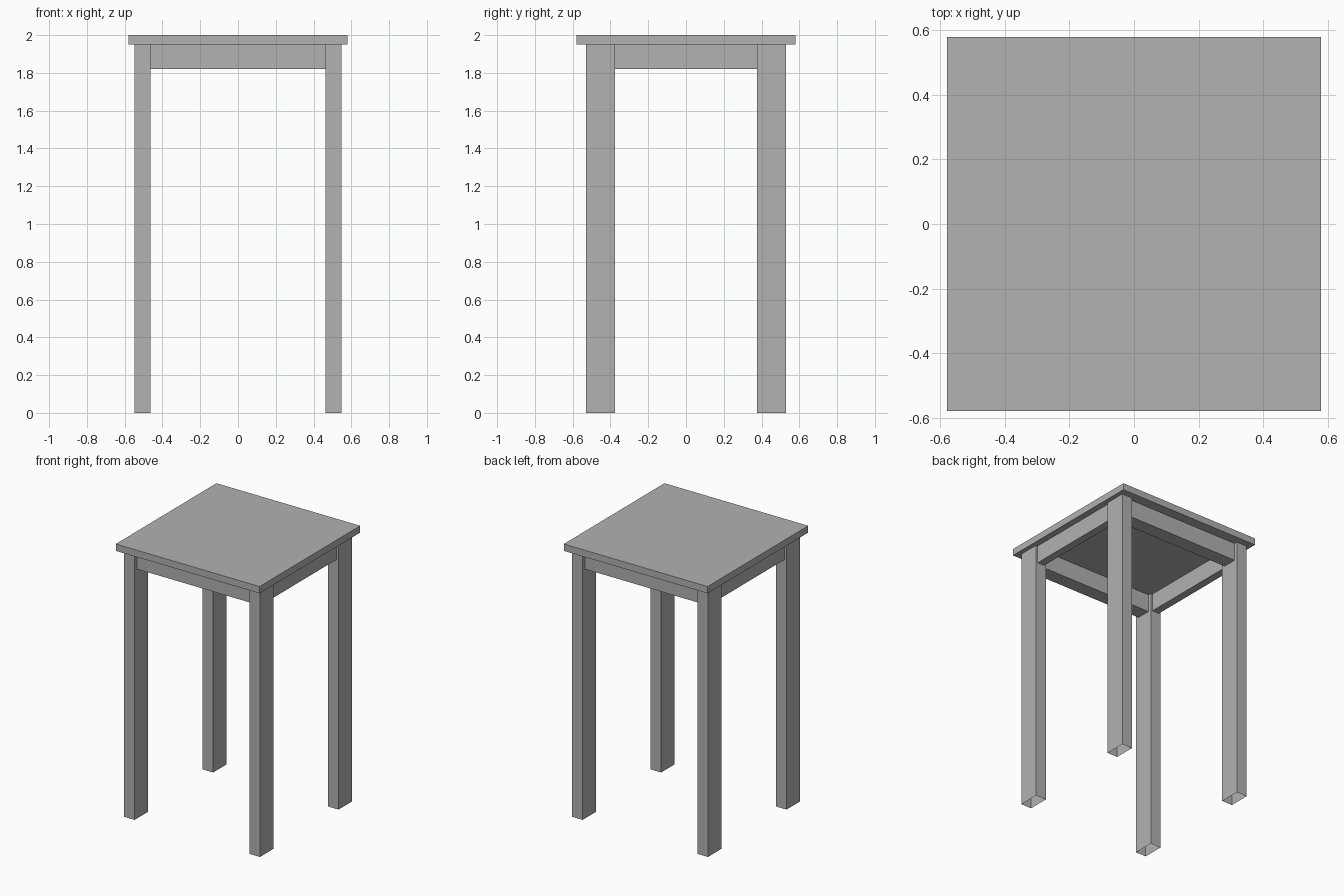
import bpy
import bmesh
from mathutils import Vector

cube = bpy.data.objects.get("Cube")
if cube:
    bpy.data.objects.remove(cube, do_unlink=True)

grey = bpy.data.materials.new("plain_grey")
grey.use_nodes = True
colour = (0.445, 0.445, 0.445, 1)
grey.diffuse_color = colour
grey.node_tree.nodes["Principled BSDF"].inputs["Base Color"].default_value = colour


def box(name, low, high, open_bottom=False):
    """Flat-sided box between two corners, optionally without its underside."""
    low, high = Vector(low), Vector(high)
    bm = bmesh.new()
    bmesh.ops.create_cube(bm, size=1)
    for v in bm.verts:
        v.co = (low + high) / 2 + v.co * (high - low)
    if open_bottom:
        bm.normal_update()
        under = [f for f in bm.faces if f.normal.z < -0.5]
        bmesh.ops.delete(bm, geom=under, context='FACES_ONLY')
    mesh = bpy.data.meshes.new(name)
    bm.to_mesh(mesh)
    bm.free()
    mesh.materials.append(grey)
    obj = bpy.data.objects.new(name, mesh)
    bpy.context.collection.objects.link(obj)
    return obj


HALF_TOP, TOP_Z, UNDER_Z, RAIL_Z = 0.58, 2.0, 1.95, 1.82
LEG_X = (0.463, 0.548)
LEG_Y = (0.375, 0.53)
RAIL_X = (0.477, 0.534)
RAIL_Y = (0.40, 0.505)

# Square top
box("table_top", (-HALF_TOP, -HALF_TOP, UNDER_Z), (HALF_TOP, HALF_TOP, TOP_Z))


def span(sign, limits):
    return sorted(sign * value for value in limits)


# Hollow legs, open at the foot
for side, sx in (("left", 1), ("right", -1)):
    for end, sy in (("front", -1), ("back", 1)):
        x, y = span(sx, LEG_X), span(sy, LEG_Y)
        box(f"{end}_{side}_leg", (x[0], y[0], 0), (x[1], y[1], UNDER_Z), open_bottom=True)

# Rails under the top, set in from the leg faces
for end, sy in (("front", -1), ("back", 1)):
    y = span(sy, RAIL_Y)
    box(f"{end}_rail", (-LEG_X[0], y[0], RAIL_Z), (LEG_X[0], y[1], UNDER_Z))
for side, sx in (("left", 1), ("right", -1)):
    x = span(sx, RAIL_X)
    box(f"{side}_rail", (x[0], -LEG_Y[0], RAIL_Z), (x[1], LEG_Y[0], UNDER_Z))
